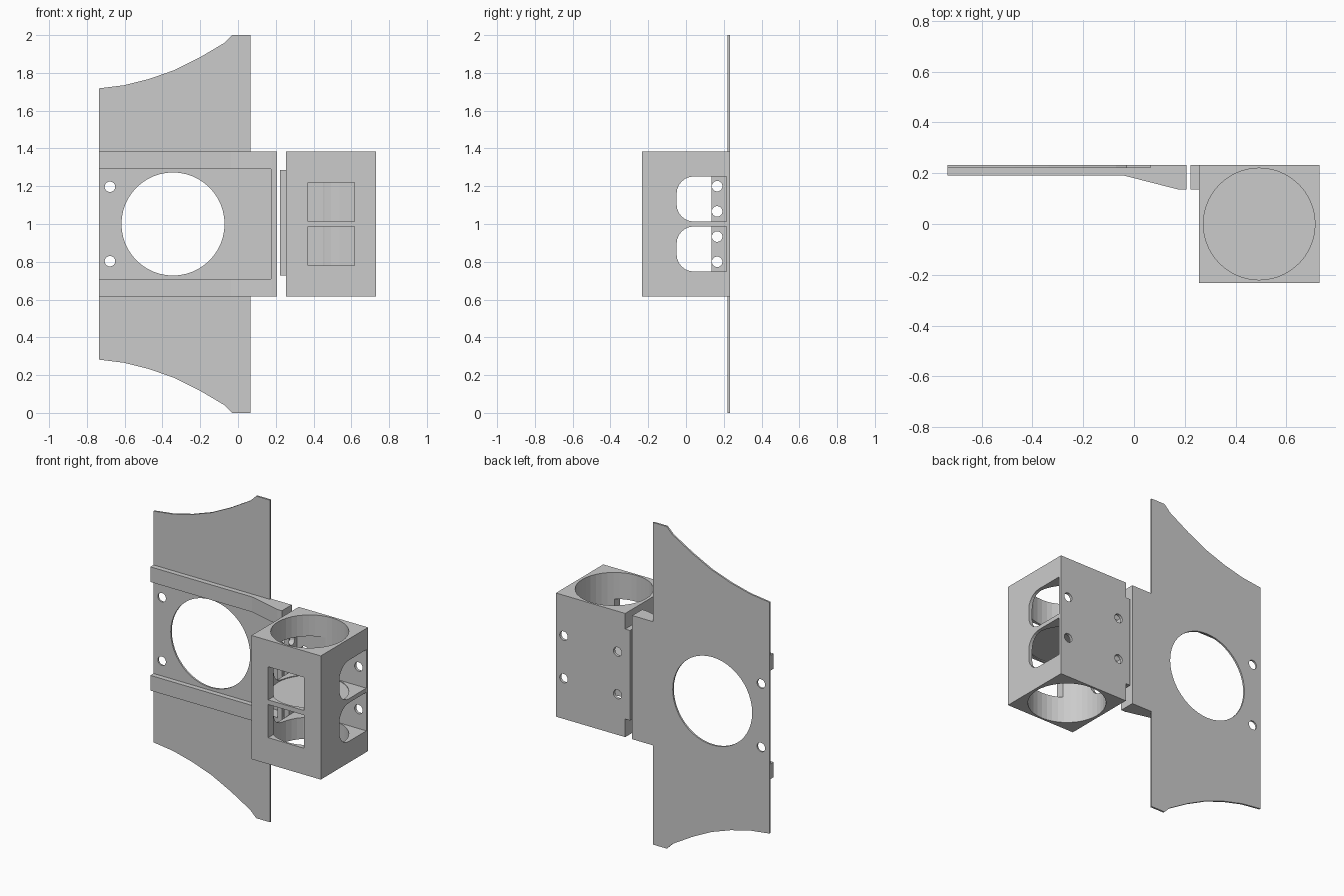
import bpy, bmesh, math

if "Cube" in bpy.data.objects:
    bpy.data.objects.remove(bpy.data.objects["Cube"])

# Axis order for each prism direction: (u, v, along) -> (x, y, z)
MAPS = {'X': lambda u, v, w: (w, u, v),
        'Y': lambda u, v, w: (u, w, v),
        'Z': lambda u, v, w: (u, v, w)}


def prism(name, pts, axis, a, b):
    """Extrude a 2D outline along an axis from a to b."""
    bm = bmesh.new()
    lo = [bm.verts.new(MAPS[axis](u, v, a)) for u, v in pts]
    hi = [bm.verts.new(MAPS[axis](u, v, b)) for u, v in pts]
    n = len(pts)
    bm.faces.new(lo)
    bm.faces.new(hi)
    for i in range(n):
        j = (i + 1) % n
        bm.faces.new((lo[i], lo[j], hi[j], hi[i]))
    bmesh.ops.recalc_face_normals(bm, faces=bm.faces)
    me = bpy.data.meshes.new(name)
    bm.to_mesh(me)
    bm.free()
    ob = bpy.data.objects.new(name, me)
    bpy.context.collection.objects.link(ob)
    return ob


def rect(u0, u1, v0, v1):
    return [(u0, v0), (u1, v0), (u1, v1), (u0, v1)]


def circle(u, v, r, n):
    return [(u + r * math.cos(2 * math.pi * i / n),
             v + r * math.sin(2 * math.pi * i / n)) for i in range(n)]


def cut(ob, *specs):
    """Subtract prisms, each given as (outline, axis, from, to)."""
    for spec in specs:
        cutter = prism('cutter', *spec)
        cutter.hide_render = True
        mod = ob.modifiers.new('cut', 'BOOLEAN')
        mod.operation = 'DIFFERENCE'
        mod.solver = 'EXACT'
        mod.object = cutter
        bpy.context.view_layer.objects.active = ob
        bpy.ops.object.modifier_apply(modifier=mod.name)
        bpy.data.objects.remove(cutter)


def flip(pts):
    return [(u, 2 - v) for u, v in reversed(pts)]


BACK, FLOOR = 0.232, 0.221
HOLE_R = 0.028

# Thin back plate with curved ends and a tab on the right
upper = [(0.207, 1.384), (0.065, 1.384), (0.065, 2.0), (-0.03, 2.0),
         (-0.07, 1.96), (-0.204, 1.881), (-0.336, 1.815), (-0.47, 1.768),
         (-0.601, 1.735), (-0.735, 1.718)]
plate = prism('back_plate', upper + flip(upper), 'Y', FLOOR, BACK)
cut(plate, (circle(-0.344, 1.0, 0.273, 48), 'Y', 0, 0.4),
    *[(circle(-0.678, 1 + s * 0.197, HOLE_R, 16), 'Y', 0, 0.4) for s in (-1, 1)])

# Tapered rails above and below the opening
rail = [(-0.735, FLOOR), (-0.735, 0.19), (-0.037, 0.19), (0.178, 0.135),
        (0.207, 0.135), (0.207, FLOOR)]
prism('lower_rail', rail, 'Z', 0.616, 0.71)
prism('upper_rail', rail, 'Z', 1.29, 1.384)

# End wall and the matching flange, drilled together
bolt_holes = [(circle(0.165, 1 + d, HOLE_R, 16), 'X', 0.1, 0.3)
              for d in (-0.2, -0.067, 0.067, 0.2)]
wall = prism('end_wall', rect(0.135, FLOOR, 0.71, 1.29), 'X', 0.176, 0.207)
cut(wall, *bolt_holes)
flange = prism('box_flange', rect(0.135, BACK, 0.728, 1.287), 'X', 0.2225, 0.255)
cut(flange, *bolt_holes)

# Box with two round pockets separated by a thin web
box = prism('holder_box', rect(0.255, 0.731, -0.232, BACK), 'Z', 0.616, 1.384)
bore = circle(0.493, 0, 0.22, 40)
cut(box, (bore, 'Z', 1.008, 1.6), (bore, 'Z', 0.4, 0.992))

# Front windows, side windows with rounded front corners, back screw holes
R, Y0, Y1, Z0, Z1 = 0.092, -0.05, 0.215, 1.013, 1.252
side = [(Y1, Z0), (Y1, Z1)]
for cz, start in ((Z1 - R, 90), (Z0 + R, 180)):
    for i in range(7):
        t = math.radians(start + 15 * i)
        side.append((Y0 + R + R * math.cos(t), cz + R * math.sin(t)))
window = rect(0.37, 0.617, 1.0145, 1.22)
for shape in (lambda p: p, flip):
    cut(box, (shape(window), 'Y', -0.4, 0), (shape(side), 'X', 0.1, 0.9))
cut(box, *[(circle(x, 1 + s * 0.132, HOLE_R, 16), 'Y', 0.19, 0.3)
           for x in (0.308, 0.678) for s in (-1, 1)])
